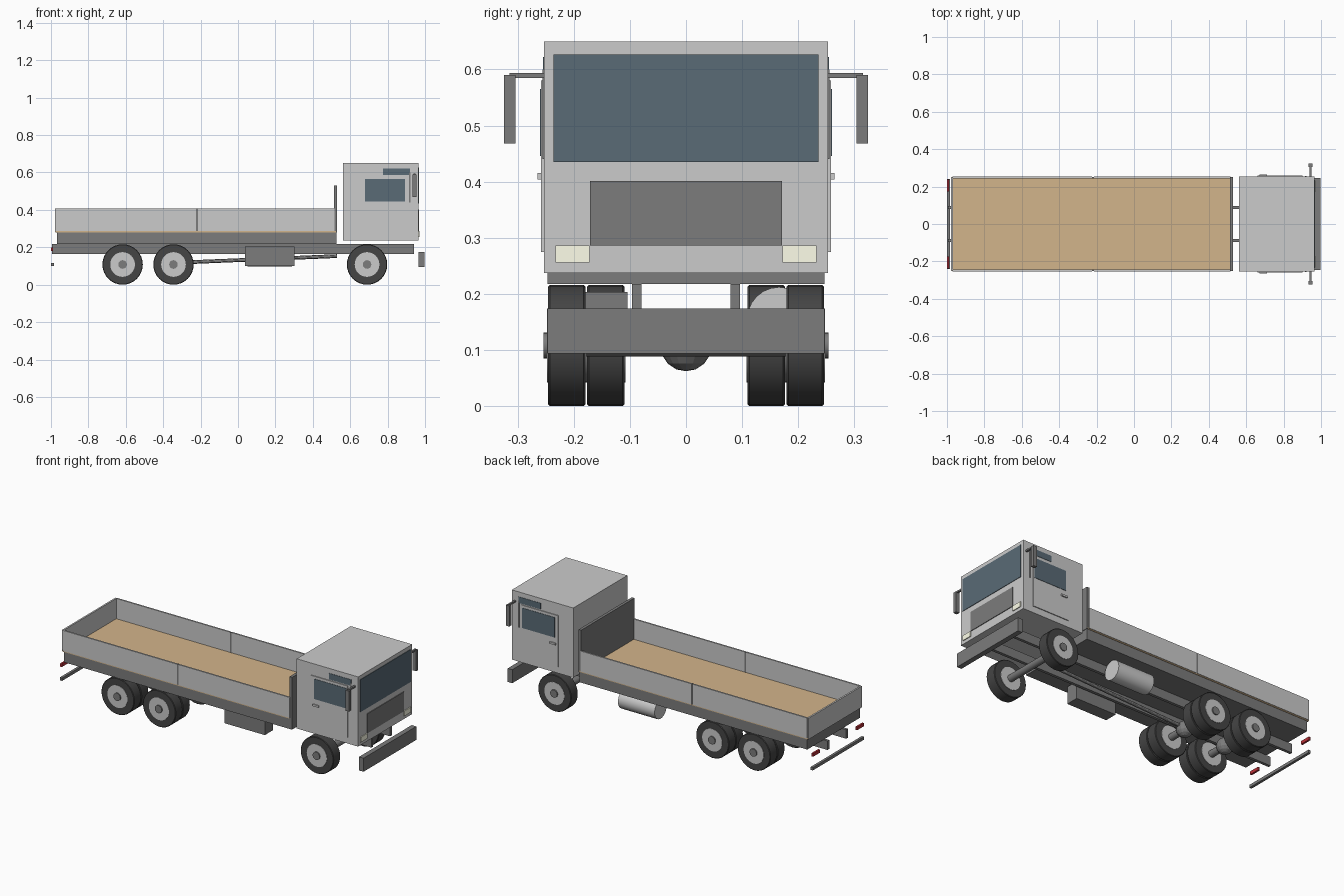
import bpy, math
from mathutils import Vector

if "Cube" in bpy.data.objects:
    bpy.data.objects.remove(bpy.data.objects["Cube"])


def mat(name, rgb):
    m = bpy.data.materials.new(name)
    m.diffuse_color = (*rgb, 1)
    m.use_nodes = True
    m.node_tree.nodes["Principled BSDF"].inputs["Base Color"].default_value = m.diffuse_color
    return m


DARK = mat("dark_grey", (0.2, 0.2, 0.2))
RUBBER = mat("rubber", (0.06, 0.06, 0.06))
GLASS = mat("glass", (0.1, 0.145, 0.18))
WOOD = mat("wood", (0.65, 0.46, 0.26))
LAMP = mat("lamp", (1.0, 1.0, 0.82))
RED = mat("red", (0.5, 0.03, 0.04))


def finish(ob, name, m):
    ob.name = name
    if m:
        ob.data.materials.append(m)
    return ob


def box(name, x, y, z, m=None):
    """Box from (min, max) ranges."""
    bpy.ops.mesh.primitive_cube_add(size=1, location=[(r[0] + r[1]) / 2 for r in (x, y, z)])
    ob = bpy.context.object
    ob.scale = [r[1] - r[0] for r in (x, y, z)]
    bpy.ops.object.transform_apply(location=False, rotation=False, scale=True)
    return finish(ob, name, m)


def pair(name, x, y, z, m=None):
    """Two boxes mirrored across the centre line."""
    box(name + "_right", x, (-y[1], -y[0]), z, m)
    box(name + "_left", x, y, z, m)


def rod(name, a, b, r, m=None, sides=24, r2=None):
    """Cylinder or cone between two points."""
    a, b = Vector(a), Vector(b)
    d = b - a
    bpy.ops.mesh.primitive_cone_add(vertices=sides, radius1=r, radius2=r if r2 is None else r2,
                                    depth=d.length, location=(a + b) / 2)
    ob = bpy.context.object
    ob.rotation_euler = d.to_track_quat('Z', 'Y').to_euler()
    bpy.ops.object.shade_smooth_by_angle(angle=math.radians(30))
    return finish(ob, name, m)


def tyre(name, x, y, r=0.108, hole=0.066, w=0.066, sides=32):
    """Ring lathed about the y axis from a chamfered section."""
    h, c = w / 2, 0.003
    prof = [(hole, -h), (r - c, -h), (r, -h + c), (r, h - c), (r - c, h), (hole, h)]
    n = len(prof)
    verts, faces = [], []
    for i in range(sides):
        a = 2 * math.pi * i / sides
        verts += [(p * math.cos(a), q, p * math.sin(a)) for p, q in prof]
        for j in range(n):
            k, l = (i + 1) % sides, (j + 1) % n
            faces.append((i * n + j, i * n + l, k * n + l, k * n + j))
    me = bpy.data.meshes.new(name)
    me.from_pydata(verts, [], faces)
    ob = bpy.data.objects.new(name, me)
    bpy.context.collection.objects.link(ob)
    ob.location = (x, y, 0.108)
    bpy.context.view_layer.objects.active = ob
    bpy.ops.object.select_all(action='DESELECT')
    ob.select_set(True)
    bpy.ops.object.shade_smooth_by_angle(angle=math.radians(30))
    return finish(ob, name, RUBBER)


# Chassis rails and cross members
pair("chassis_rail", (-0.995, 0.942), (0.079, 0.096), (0.165, 0.218), DARK)

# Wheels, single at the front and double at the rear
ZA = 0.108
for label, x, rows in (("front", 0.69, (0.2125,)), ("middle", -0.345, (0.2125, 0.143)),
                       ("rear", -0.617, (0.2125, 0.143))):
    rod(label + "_axle", (x, -0.2, ZA), (x, 0.2, ZA), 0.02, DARK, 16)
    for s in (-1, 1):
        for y in rows:
            tyre(label + "_tyre", x, s * y)
            rod(label + "_rim", (x, s * (y - 0.035), ZA), (x, s * (y + 0.035), ZA), 0.066, None, 32)
        rod(label + "_hub", (x, s * 0.24, ZA), (x, s * 0.254, ZA), 0.023, DARK, 20)

# Differentials and drive shaft
for x in (-0.345, -0.617):
    bpy.ops.mesh.primitive_uv_sphere_add(segments=16, ring_count=8, radius=0.046, location=(x, 0, ZA))
    finish(bpy.context.object, "differential", DARK)
rod("drive_shaft", (-0.34, 0, 0.117), (0.53, 0, 0.153), 0.01, DARK, 12)

# Equipment box and fuel tank
box("battery_box", (0.038, 0.302), (-0.18, -0.104), (0.1, 0.203), DARK)
rod("fuel_tank", (0.05, 0.166, 0.155), (0.29, 0.166, 0.155), 0.057, None, 24)

# Load bed
box("bed_subframe", (-0.968, 0.527), (-0.247, 0.247), (0.218, 0.28), DARK)
box("bed_floor", (-0.976, 0.525), (-0.25, 0.25), (0.28, 0.288), WOOD)
pair("rear_side_board", (-0.97, -0.224), (0.244, 0.253), (0.286, 0.408))
pair("front_side_board", (-0.214, 0.515), (0.244, 0.253), (0.286, 0.408))
pair("side_post", (-0.224, -0.214), (0.243, 0.251), (0.286, 0.408), DARK)
box("tail_board", (-0.979, -0.969), (-0.249, 0.249), (0.282, 0.408))
box("head_board", (0.513, 0.53), (-0.25, 0.25), (0.28, 0.53), DARK)

# Rear lights and underrun bar
pair("tail_light", (-1.0, -0.989), (0.174, 0.238), (0.18, 0.199), RED)
box("rear_bar", (-1.0, -0.985), (-0.24, 0.24), (0.1, 0.117), DARK)

# Cab shell and front details
box("cab", (0.562, 0.965), (-0.253, 0.253), (0.237, 0.65))
box("windscreen", (0.96, 0.968), (-0.236, 0.236), (0.435, 0.627), GLASS)
box("grille", (0.96, 0.969), (-0.171, 0.171), (0.286, 0.401), DARK)
pair("headlight", (0.96, 0.97), (0.172, 0.233), (0.256, 0.286), LAMP)
box("front_bumper", (0.966, 0.996), (-0.247, 0.247), (0.094, 0.174), DARK)

# Doors, side windows and handles
pair("door", (0.66, 0.9), (0.25, 0.258), (0.275, 0.58))
pair("door_window", (0.68, 0.893), (0.25, 0.26), (0.446, 0.565), GLASS)
pair("upper_window", (0.775, 0.92), (0.25, 0.255), (0.586, 0.622), GLASS)
pair("door_handle", (0.672, 0.712), (0.256, 0.265), (0.404, 0.415))

# Mirrors with arms and side trim
pair("window_trim", (0.915, 0.922), (0.25, 0.256), (0.44, 0.6), DARK)
pair("mirror_arm", (0.938, 0.949), (0.25, 0.315), (0.585, 0.594), DARK)
pair("mirror", (0.932, 0.955), (0.304, 0.324), (0.468, 0.59), DARK)
